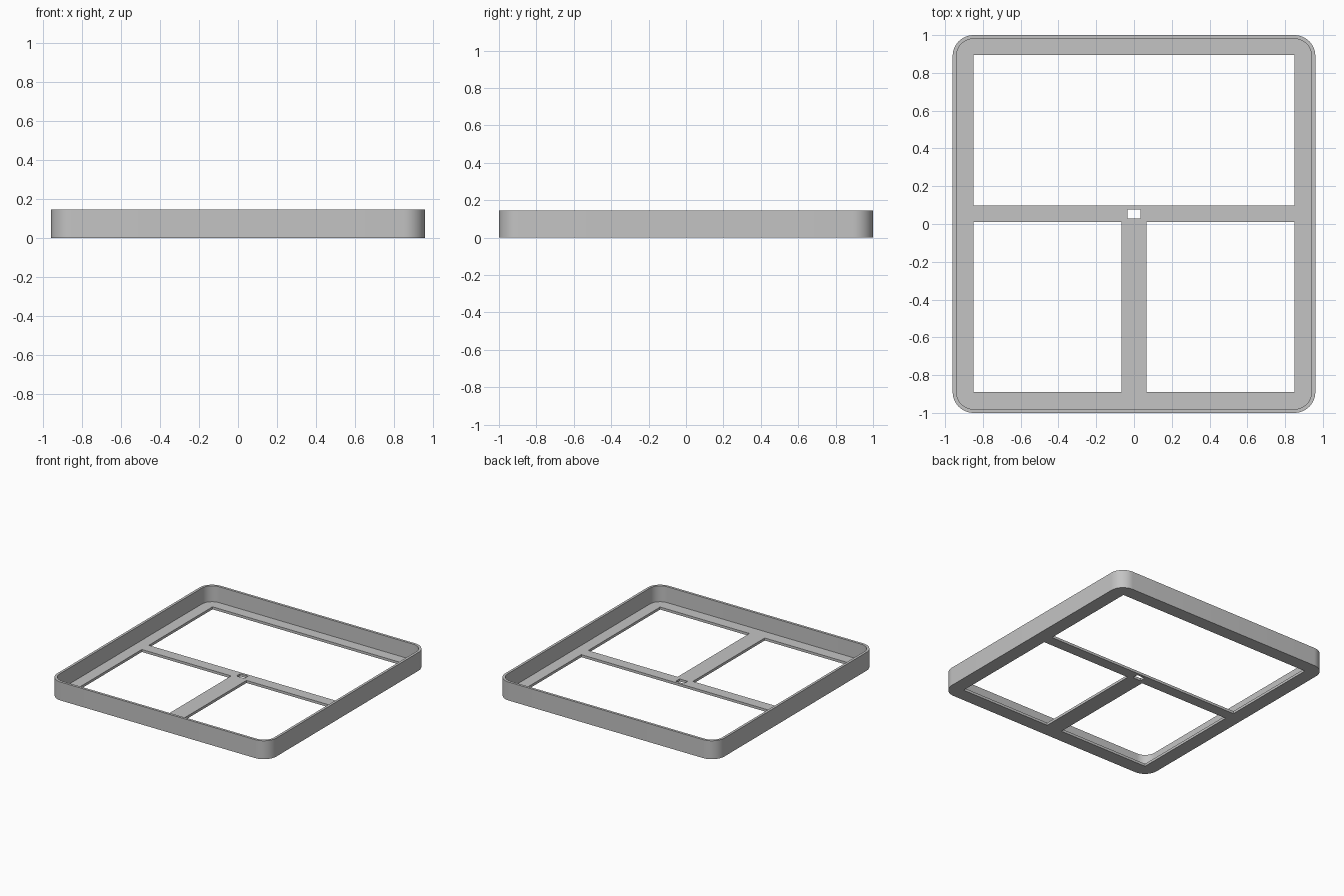
import bpy, bmesh, math

cube = bpy.data.objects.get("Cube")
if cube:
    bpy.data.objects.remove(cube)

HALF_X, HALF_Y, HEIGHT = 0.96, 1.0, 0.146
WALL, FLOOR, RADIUS = 0.02, 0.02, 0.11

grey = bpy.data.materials.new("plain grey")
grey.use_nodes = True
colour = (0.55, 0.55, 0.55, 1)
grey.diffuse_color = colour
grey.node_tree.nodes["Principled BSDF"].inputs["Base Color"].default_value = colour


def rounded(inset, steps=12):
    """Outline of the tray, moved inwards by inset."""
    r = RADIUS - inset
    points = []
    for corner, (sx, sy) in enumerate([(1, 1), (-1, 1), (-1, -1), (1, -1)]):
        for i in range(steps + 1):
            a = math.pi / 2 * (corner + i / steps)
            points.append((sx * (HALF_X - RADIUS) + r * math.cos(a),
                           sy * (HALF_Y - RADIUS) + r * math.sin(a)))
    return points


def rectangle(x0, x1, y0, y1):
    return [(x0, y0), (x1, y0), (x1, y1), (x0, y1)]


bm = bmesh.new()


def ring(points, z):
    verts = [bm.verts.new((x, y, z)) for x, y in points]
    edges = [bm.edges.new((v, verts[i - 1])) for i, v in enumerate(verts)]
    return verts, edges


def fill(rings, up):
    edges = [e for _, es in rings for e in es]
    bmesh.ops.triangle_fill(bm, edges=edges, use_beauty=True, normal=(0, 0, up))


def side(low, high):
    a, b = low[0], high[0]
    for i in range(len(a)):
        bm.faces.new((a[i - 1], a[i], b[i], b[i - 1]))


# Openings: one wide at the back, two at the front, and a slot in the crossbar
openings = [
    rectangle(-0.85, 0.85, 0.097, 0.895),
    rectangle(-0.85, -0.067, -0.89, 0.01),
    rectangle(0.067, 0.85, -0.89, 0.01),
    rectangle(-0.035, 0.035, 0.03, 0.077),
]
holes_low = [ring(o, 0) for o in openings]
holes_high = [ring(o, FLOOR) for o in openings]

# Outer and inner faces of the rim
outer_low, outer_high = ring(rounded(0), 0), ring(rounded(0), HEIGHT)
inner_low, inner_high = ring(rounded(WALL), FLOOR), ring(rounded(WALL), HEIGHT)

# Underside, floor and top of the rim
fill([outer_low] + holes_low, -1)
fill([inner_low] + holes_high, 1)
fill([outer_high, inner_high], 1)

# Upright faces
side(outer_low, outer_high)
side(inner_low, inner_high)
for low, high in zip(holes_low, holes_high):
    side(low, high)

bmesh.ops.recalc_face_normals(bm, faces=bm.faces[:])
mesh = bpy.data.meshes.new("tray_frame")
bm.to_mesh(mesh)
bm.free()
mesh.materials.append(grey)

tray = bpy.data.objects.new("tray_frame", mesh)
bpy.context.collection.objects.link(tray)
bpy.ops.object.select_all(action='DESELECT')
tray.select_set(True)
bpy.context.view_layer.objects.active = tray
bpy.ops.object.shade_smooth_by_angle(angle=math.radians(30))
